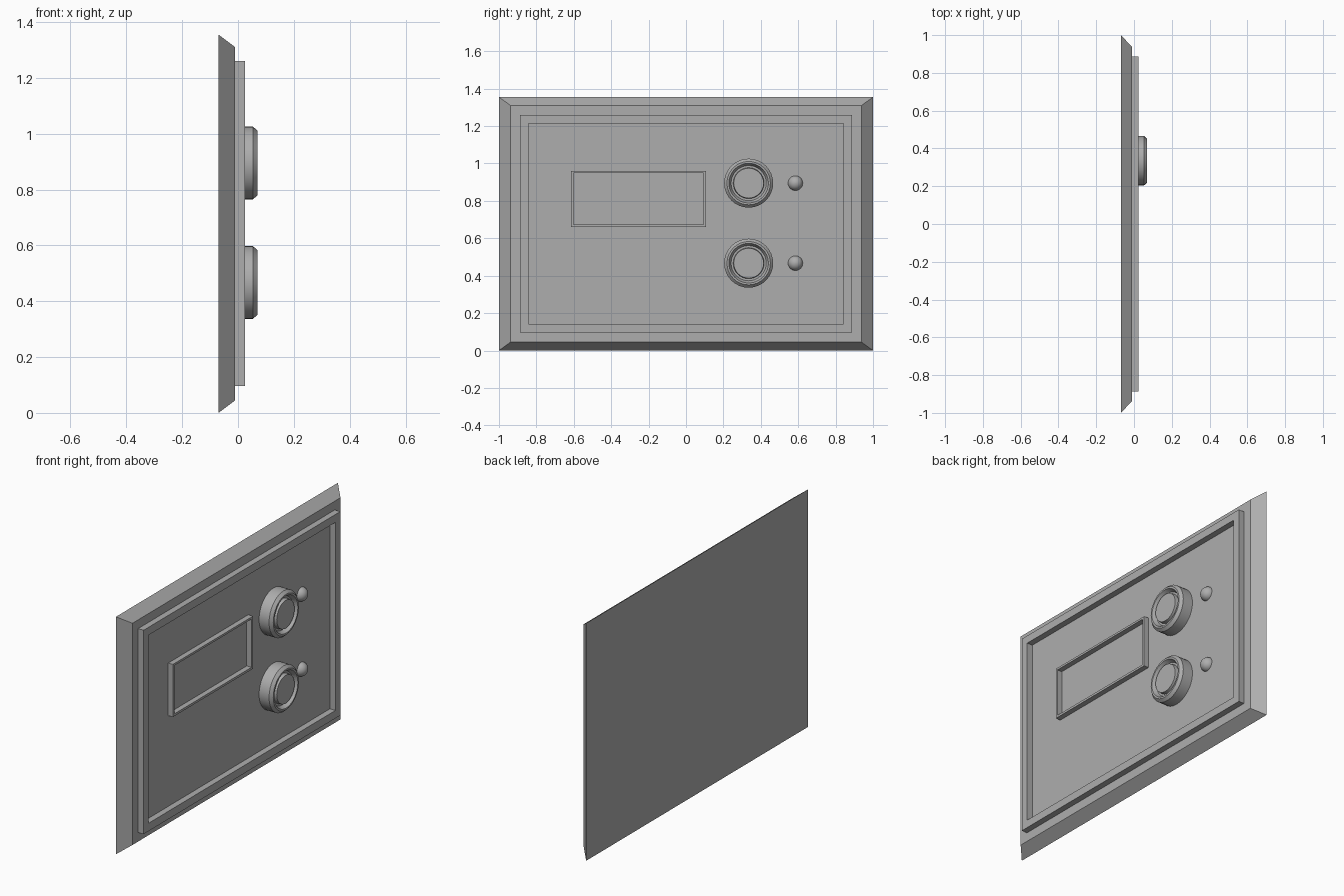
import bpy, bmesh, math

cube = bpy.data.objects.get("Cube")
if cube:
    bpy.data.objects.remove(cube, do_unlink=True)

grey = bpy.data.materials.new("plain grey")
grey.use_nodes = True
colour = (0.42, 0.42, 0.42, 1)
grey.diffuse_color = colour
grey.node_tree.nodes["Principled BSDF"].inputs["Base Color"].default_value = colour

FACE = -0.01   # x of the panel's front surface
BACK = -0.07


def finish(name, bm, smooth=False):
    bmesh.ops.recalc_face_normals(bm, faces=bm.faces)
    mesh = bpy.data.meshes.new(name)
    bm.to_mesh(mesh)
    bm.free()
    mesh.materials.append(grey)
    ob = bpy.data.objects.new(name, mesh)
    bpy.context.collection.objects.link(ob)
    if smooth:
        bpy.ops.object.select_all(action='DESELECT')
        ob.select_set(True)
        bpy.context.view_layer.objects.active = ob
        bpy.ops.object.shade_smooth_by_angle(angle=math.radians(30))
    return ob


def rect(bm, x, y0, y1, z0, z1):
    return [bm.verts.new((x, y, z)) for y, z in ((y0, z0), (y1, z0), (y1, z1), (y0, z1))]


def bridge(bm, a, b):
    n = len(a)
    for i in range(n):
        j = (i + 1) % n
        bm.faces.new((a[i], a[j], b[j], b[i]))


def frame(name, outer, inner, top):
    """Rectangular rim standing on the panel."""
    bm = bmesh.new()
    loops = [rect(bm, FACE, *outer), rect(bm, top, *outer),
             rect(bm, top, *inner), rect(bm, FACE, *inner)]
    for i in range(4):
        bridge(bm, loops[i], loops[(i + 1) % 4])
    return finish(name, bm)


def lathe(name, profile, y, z, steps=32):
    """Revolve (radius, x) points about an axis along x; the end is capped."""
    bm = bmesh.new()
    rings = []
    for r, x in profile:
        rings.append([bm.verts.new((x, y + r * math.cos(t), z + r * math.sin(t)))
                      for t in (2 * math.pi * k / steps for k in range(steps))])
    for a, b in zip(rings, rings[1:]):
        bridge(bm, a, b)
    bm.faces.new(rings[0])
    bm.faces.new(rings[-1])
    return finish(name, bm, smooth=True)


# Backing panel with sloped edges
bm = bmesh.new()
back = rect(bm, BACK, -1, 1, 0, 1.355)
front = rect(bm, FACE, -0.938, 0.938, 0.045, 1.31)
bridge(bm, back, front)
bm.faces.new(back)
bm.faces.new(front)
finish("panel", bm)

# Raised rims around the panel and the display
frame("border_rim", (-0.887, 0.887, 0.097, 1.26), (-0.843, 0.843, 0.142, 1.215), 0.025)
frame("display_rim", (-0.615, 0.107, 0.66, 0.96), (-0.602, 0.093, 0.673, 0.948), 0.02)

# Knobs with a grooved face, each beside a domed lamp
knob_profile = [(0.131, FACE), (0.131, 0.053), (0.116, 0.069), (0.106, 0.069),
                (0.094, 0.045), (0.083, 0.045), (0.08, 0.066)]
dome_centre = -0.015
dome_profile = [(0.04 * math.cos(a), dome_centre + 0.04 * math.sin(a))
                for a in (math.radians(d) for d in range(0, 90, 11))]
for label, z in (("upper", 0.895), ("lower", 0.467)):
    lathe(label + "_knob", knob_profile, 0.335, z)
    lathe(label + "_lamp", dome_profile, 0.585, z, 24)
